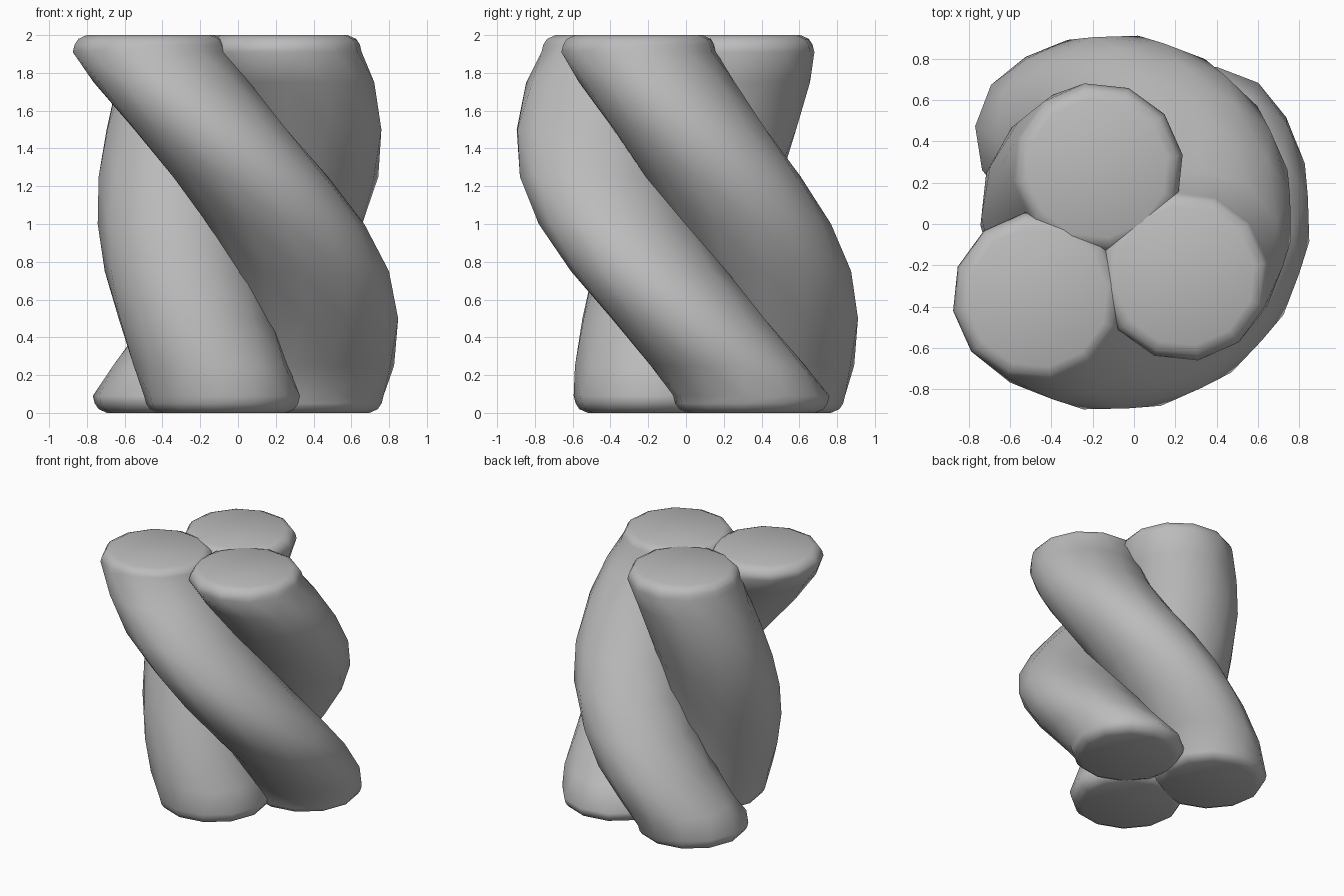
import bpy
import bmesh
import math
from mathutils import Vector, Matrix

cube = bpy.data.objects.get("Cube")
if cube:
    bpy.data.objects.remove(cube, do_unlink=True)

grey = bpy.data.materials.new("plain grey")
grey.use_nodes = True
grey.diffuse_color = (0.5, 0.5, 0.5, 1)
grey.node_tree.nodes["Principled BSDF"].inputs["Base Color"].default_value = (0.5, 0.5, 0.5, 1)

HEIGHT = 2.0
SIDES = 12
RADIUS = 0.415
CAP = 0.09                         # straight, rounded end of each strand
TWIST = math.radians(165)          # turn from top to bottom
AXIS = Vector((-0.1, 0.05))        # vertical axis the strands turn around

# Ring heights and radii: rounded ends with even steps between
end = [(0, 0.34), (0.02, 0.385), (0.05, 0.405), (CAP, RADIUS)]
rings = end + [(i * 0.25, RADIUS) for i in range(1, 8)]
rings += [(HEIGHT - z, r) for z, r in reversed(end)]


def strand(name, top_centre):
    """Extrude a round section upward while turning it around the axis."""
    bm = bmesh.new()
    arm = Vector(top_centre) - AXIS
    loops = []
    for z, r in rings:
        drop = (HEIGHT - CAP - z) / (HEIGHT - 2 * CAP)
        turn = Matrix.Rotation(TWIST * min(max(drop, 0), 1), 2)
        loop = []
        for i in range(SIDES):
            a = math.radians(9) + math.tau * i / SIDES
            p = AXIS + turn @ (arm + r * Vector((math.cos(a), math.sin(a))))
            loop.append(bm.verts.new((p.x, p.y, z)))
        loops.append(loop)
    for low, high in zip(loops, loops[1:]):
        for i in range(SIDES):
            j = (i + 1) % SIDES
            bm.faces.new((low[i], low[j], high[j], high[i]))
    bm.faces.new(loops[0][::-1])
    bm.faces.new(loops[-1])
    mesh = bpy.data.meshes.new(name)
    bm.to_mesh(mesh)
    bm.free()
    mesh.materials.append(grey)
    obj = bpy.data.objects.new(name, mesh)
    bpy.context.collection.objects.link(obj)
    return obj


# Three strands wound around each other
strands = [
    strand("back_strand", (-0.175, 0.27)),
    strand("right_strand", (-0.465, -0.355)),
    strand("left_strand", (0.245, -0.25)),
]
bpy.ops.object.select_all(action='DESELECT')
for obj in strands:
    obj.select_set(True)
bpy.context.view_layer.objects.active = strands[0]
bpy.ops.object.shade_smooth_by_angle(angle=math.radians(70))
